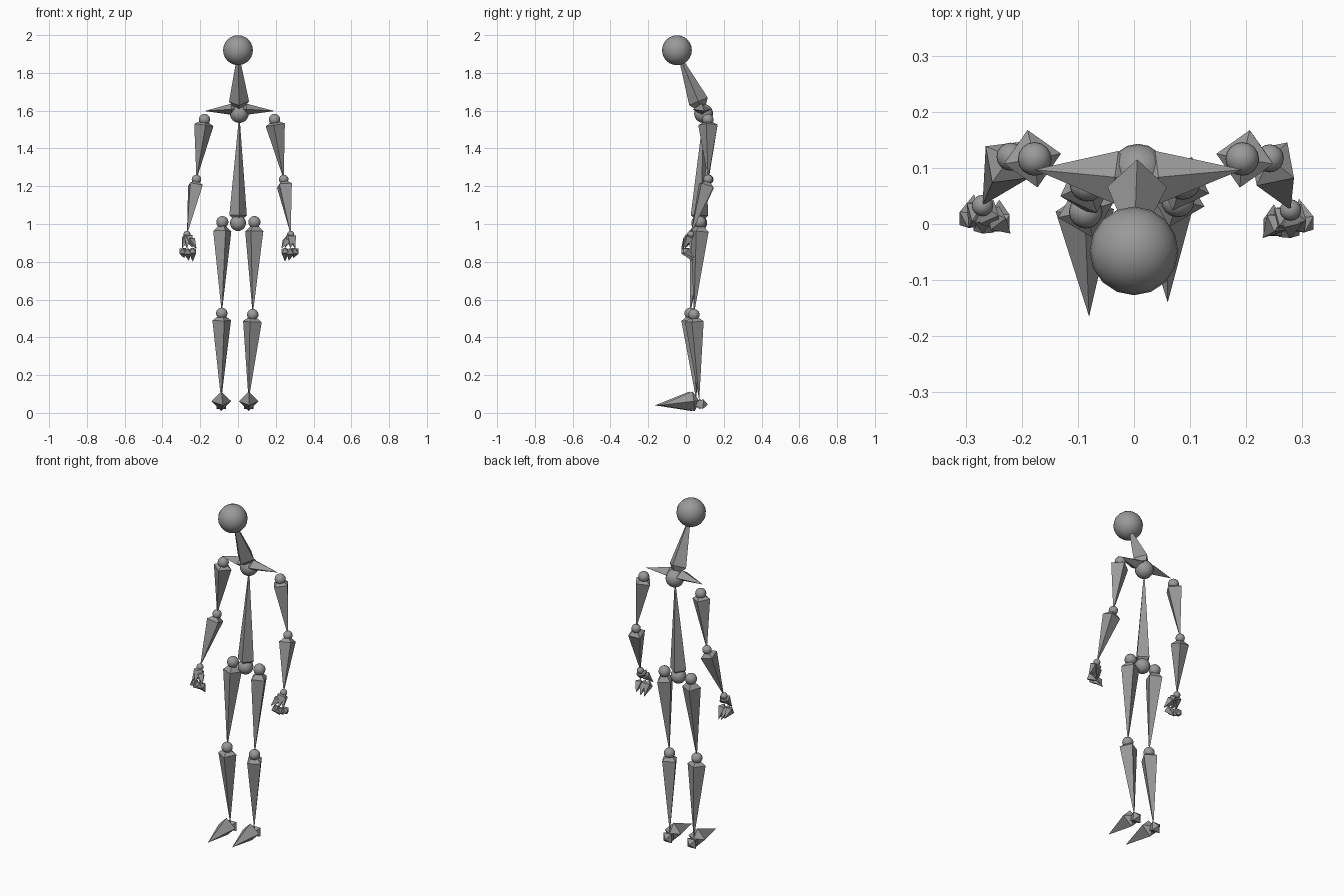
import bpy
import math
from mathutils import Vector

cube = bpy.data.objects.get("Cube")
if cube:
    bpy.data.objects.remove(cube, do_unlink=True)

grey = bpy.data.materials.new("mid_grey")
grey.use_nodes = True
colour = (0.32, 0.32, 0.32, 1)
grey.diffuse_color = colour
grey.node_tree.nodes["Principled BSDF"].inputs["Base Color"].default_value = colour


def joint(name, centre, radius):
    """Smooth ball."""
    bpy.ops.mesh.primitive_uv_sphere_add(segments=16, ring_count=12, radius=radius, location=centre)
    ball = bpy.context.object
    ball.name = name
    ball.data.materials.append(grey)
    bpy.ops.object.shade_smooth()


def bone(name, start, end, width=0.05, collar=0.1, roll=0, depth=None):
    """Stretched octahedron: a point, a four-cornered collar, a long taper."""
    start, end = Vector(start), Vector(end)
    axis = (end - start).normalized()
    ref = Vector((0, 1, 0)) if abs(axis.x) > 0.8 else Vector((1, 0, 0))
    u = (ref - axis * ref.dot(axis)).normalized()
    v = axis.cross(u)
    centre = start.lerp(end, collar)
    verts = [start]
    for k in range(4):
        a = math.radians(roll + 90 * k)
        verts.append(centre + u * math.cos(a) * width + v * math.sin(a) * (depth or width))
    verts.append(end)
    faces = []
    for k in range(4):
        a, b = 1 + k, 1 + (k + 1) % 4
        faces += [(0, b, a), (5, a, b)]
    mesh = bpy.data.meshes.new(name)
    mesh.from_pydata(verts, [], faces)
    mesh.materials.append(grey)
    bpy.context.collection.objects.link(bpy.data.objects.new(name, mesh))


# Head, neck and trunk
head, chest, pelvis = (0, -0.048, 1.92), (0.007, 0.093, 1.585), (0, 0.07, 1.005)
joint("head", head, 0.079)
joint("chest_joint", chest, 0.05)
joint("pelvis_joint", pelvis, 0.042)
bone("neck", chest, head, 0.053, 0.19)
bone("spine", pelvis, chest, 0.047, 0.07, 10)

# Joint positions, per side
sides = {
    "right": dict(shoulder=(-0.177, 0.116, 1.553), elbow=(-0.22, 0.12, 1.236),
                  wrist=(-0.27, 0.033, 0.945), hip=(-0.083, 0.072, 1.01),
                  knee=(-0.086, 0.022, 0.527), ankle=(-0.089, 0.055, 0.065),
                  toe=(-0.08, -0.165, 0.04)),
    "left": dict(shoulder=(0.193, 0.116, 1.553), elbow=(0.242, 0.117, 1.236),
                 wrist=(0.279, 0.025, 0.945), hip=(0.087, 0.075, 1.01),
                 knee=(0.078, 0.042, 0.52), ankle=(0.056, 0.07, 0.065),
                 toe=(0.06, -0.14, 0.04)),
}
radii = dict(shoulder=0.03, elbow=0.025, wrist=0.019, hip=0.032, knee=0.03)

# Fingers as base and tip offsets from the wrist, outward being +x
fingers = {
    "index": ((-0.03, -0.045, -0.07), (-0.03, 0.01, -0.145)),
    "middle": ((0.0, -0.05, -0.075), (-0.01, 0.015, -0.14)),
    "little": ((0.025, -0.04, -0.075), (0.015, 0.02, -0.125)),
}

for side, p in sides.items():
    sign = 1 if side == "left" else -1
    for part, radius in radii.items():
        joint(f"{side}_{part}", p[part], radius)

    # Collar bone and arm
    s = p["shoulder"]
    bone(f"{side}_collar_bone", (0.004, 0.08, 1.61), (s[0], 0.097, 1.598), 0.047, 0.2, 0, 0.03)
    bone(f"{side}_upper_arm", s, p["elbow"], 0.052, 0.09, 10 * sign)
    bone(f"{side}_forearm", p["elbow"], p["wrist"], 0.048, 0.11, 35)

    # Hand
    w = Vector(p["wrist"])

    def at(offset):
        return w + Vector((offset[0] * sign, offset[1], offset[2]))

    for name, (base, tip) in fingers.items():
        bone(f"{side}_{name}_palm", w, at(base), 0.026, 0.25, 30)
        bone(f"{side}_{name}_finger", at(base), at(tip), 0.026, 0.25, 45)
    bone(f"{side}_thumb", at((-0.01, -0.01, -0.015)), at((-0.05, -0.05, -0.075)), 0.024, 0.3, 20)

    # Leg and foot
    bone(f"{side}_thigh", p["hip"], p["knee"], 0.051, 0.1, 20 * sign)
    bone(f"{side}_shin", p["knee"], p["ankle"], 0.051, 0.08, 15 * sign)
    bone(f"{side}_foot", p["ankle"], p["toe"], 0.052, 0.14)
    ax, ay, az = p["ankle"]
    bone(f"{side}_heel", (ax, ay + 0.045, 0.045), (ax, ay - 0.05, 0.05), 0.036, 0.25, 45)
